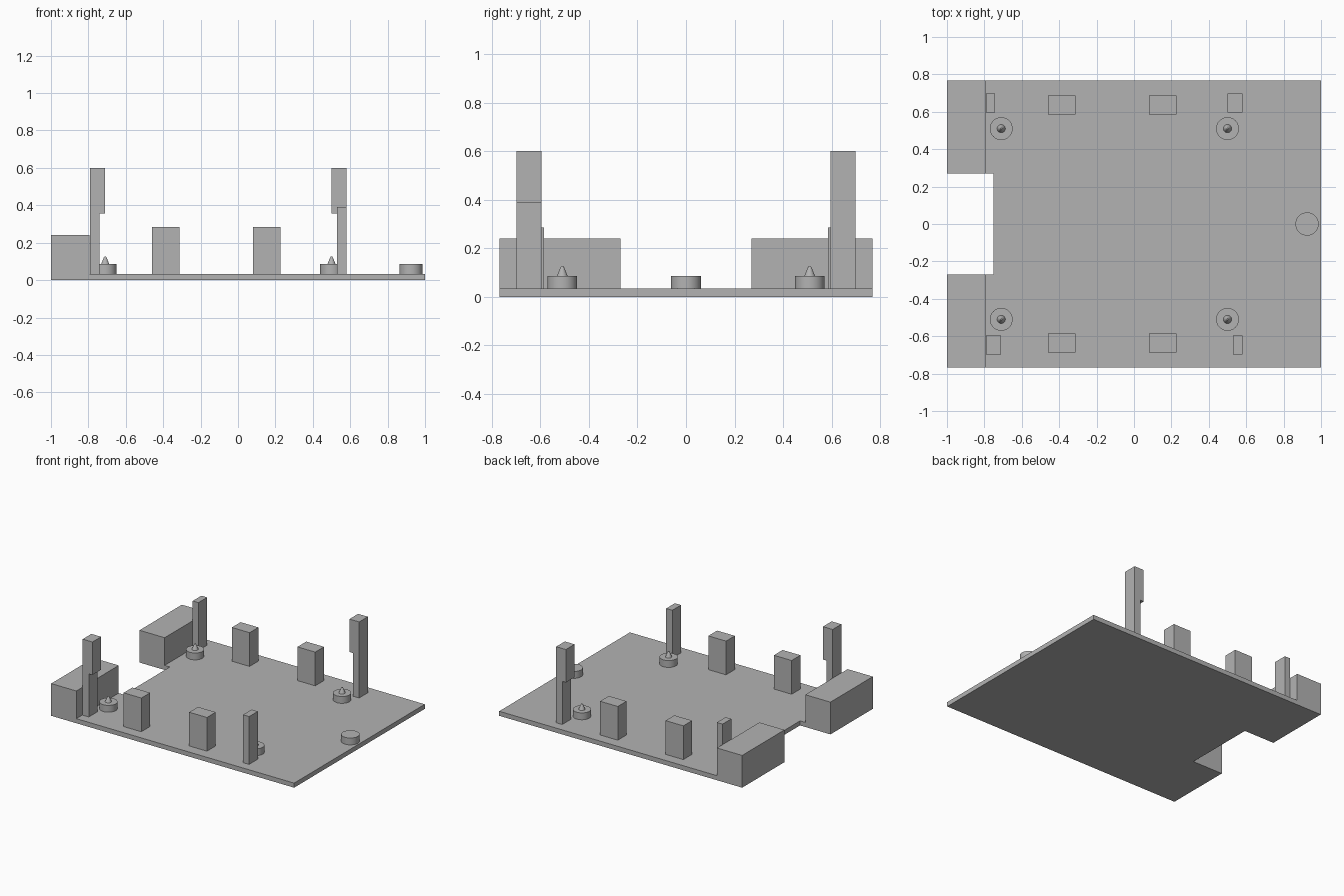
import bpy, bmesh, math

if "Cube" in bpy.data.objects:
    bpy.data.objects.remove(bpy.data.objects["Cube"], do_unlink=True)

grey = bpy.data.materials.new("plain_grey")
grey.use_nodes = True
grey.diffuse_color = (0.45, 0.45, 0.45, 1)
grey.node_tree.nodes["Principled BSDF"].inputs["Base Color"].default_value = (0.45, 0.45, 0.45, 1)

DECK = 0.034          # top of the base plate
POST_Y = (0.596, 0.698)


def finish(name, bm):
    bmesh.ops.recalc_face_normals(bm, faces=bm.faces)
    mesh = bpy.data.meshes.new(name)
    bm.to_mesh(mesh)
    bm.free()
    mesh.materials.append(grey)
    obj = bpy.data.objects.new(name, mesh)
    bpy.context.collection.objects.link(obj)
    return obj


def extrude(name, points, offset):
    """Flat outline pushed along an offset into a solid."""
    bm = bmesh.new()
    face = bm.faces.new([bm.verts.new(p) for p in points])
    new = bmesh.ops.extrude_face_region(bm, geom=[face])["geom"]
    bmesh.ops.translate(bm, vec=offset, verts=[v for v in new if isinstance(v, bmesh.types.BMVert)])
    return finish(name, bm)


def box(name, x0, x1, y0, y1, top):
    outline = [(x0, y0, DECK), (x1, y0, DECK), (x1, y1, DECK), (x0, y1, DECK)]
    return extrude(name, outline, (0, 0, top - DECK))


def turned(name, x, y, profile, segments=48):
    """Solid of revolution from a (radius, height) profile."""
    bm = bmesh.new()
    rings = []
    for r, z in profile:
        angles = [math.tau * i / segments for i in range(segments)]
        rings.append([bm.verts.new((x + r * math.cos(a), y + r * math.sin(a), z)) for a in angles])
    for low, high in zip(rings, rings[1:]):
        for i in range(segments):
            j = (i + 1) % segments
            bm.faces.new((low[i], low[j], high[j], high[i]))
    bm.faces.new(rings[0])
    bm.faces.new(rings[-1])
    obj = finish(name, bm)
    bpy.ops.object.select_all(action="DESELECT")
    obj.select_set(True)
    bpy.context.view_layer.objects.active = obj
    bpy.ops.object.shade_smooth_by_angle(angle=math.radians(40))
    return obj


# Base plate with a rectangular notch in its right-hand edge
half = [(-0.75, 0.27), (-1, 0.27), (-1, 0.768), (1, 0.768)]
outline = half + [(x, -y) for x, y in reversed(half)]
extrude("base_plate", [(x, y, 0) for x, y in outline], (0, 0, DECK))

for side, s in (("front", -1), ("back", 1)):
    # Large end blocks beside the notch
    y0, y1 = sorted((s * 0.27, s * 0.768))
    box(side + "_end_block", -1, -0.793, y0, y1, 0.24)

    # Middle support blocks
    y0, y1 = sorted((s * 0.585, s * 0.688))
    for label, x in (("right", -0.387), ("left", 0.153)):
        box(f"{side}_{label}_support", x - 0.073, x + 0.073, y0, y1, 0.285)

    # Locating pegs: a round foot with a small blunt cone
    for label, x in (("right", -0.71), ("left", 0.5)):
        turned(f"{side}_{label}_peg", x, s * 0.51,
               [(0.061, DECK), (0.061, 0.085), (0.022, 0.085), (0.008, 0.12), (0.004, 0.126)])

    # One tall hooked post and one short post, swapped between front and back
    y0, y1 = sorted(s * y for y in POST_Y)
    hook = [(0.58, DECK), (0.58, 0.6), (0.5, 0.6), (0.5, 0.355), (0.53, 0.355), (0.53, DECK)]
    if s < 0:
        hook = [(-x - 0.21, z) for x, z in hook]
        box("front_short_post", 0.53, 0.58, y0, y1, 0.39)
    else:
        box("back_short_post", -0.79, -0.743, y0, y1, 0.39)
    extrude(side + "_hooked_post", [(x, y0, z) for x, z in hook], (0, y1 - y0, 0))

# Plain round button near the left edge
turned("round_button", 0.925, 0, [(0.062, DECK), (0.062, 0.085)])
